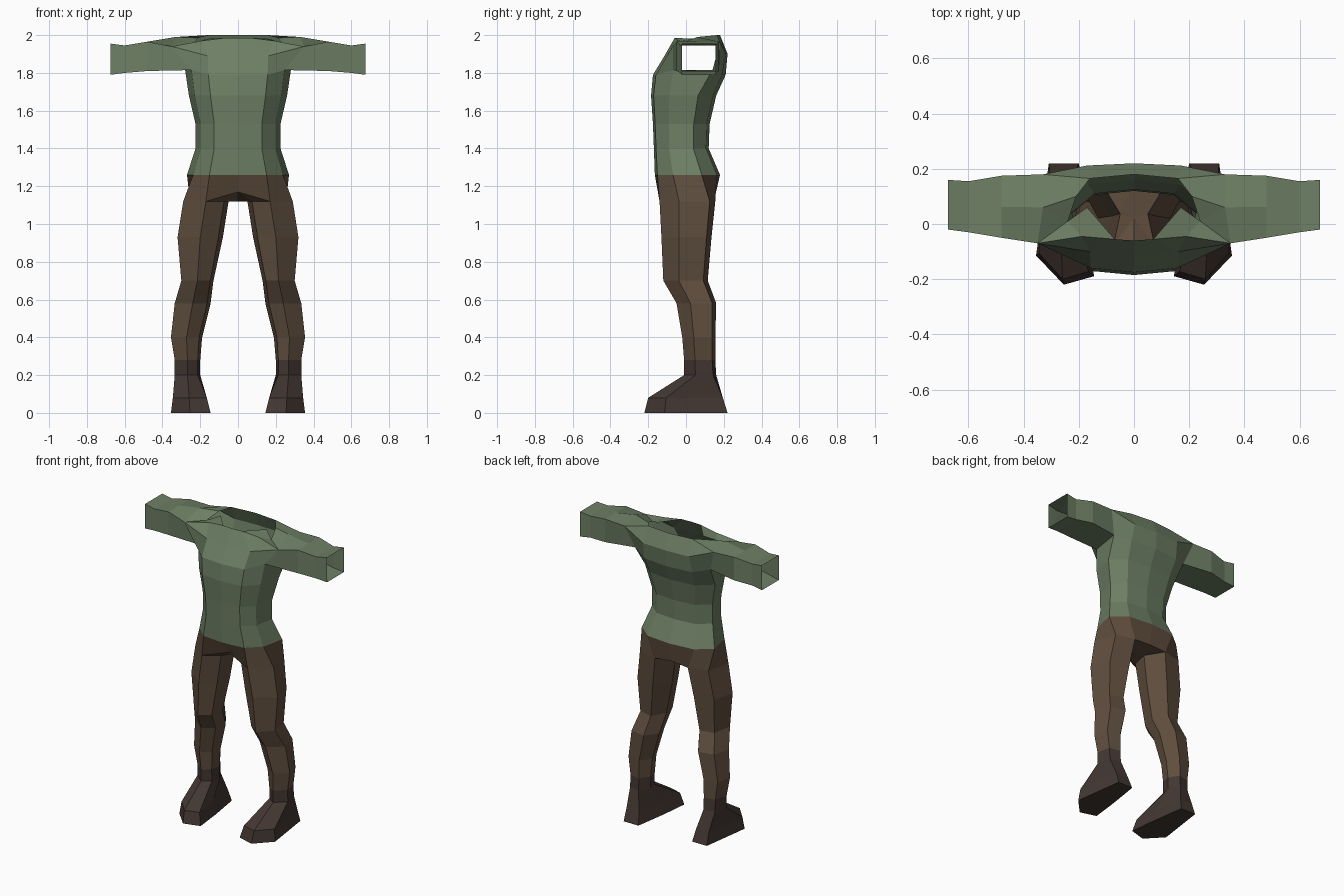
import bpy
import bmesh

default_cube = bpy.data.objects.get("Cube")
if default_cube:
    bpy.data.objects.remove(default_cube, do_unlink=True)


def make_material(name, rgb):
    mat = bpy.data.materials.new(name)
    mat.use_nodes = True
    color = (*rgb, 1)
    mat.diffuse_color = color
    mat.node_tree.nodes["Principled BSDF"].inputs["Base Color"].default_value = color
    return mat


def add_points(bm, points):
    return [bm.verts.new(point) for point in points]


def bridge(bm, ring_a, ring_b, closed=True):
    """Join two rings of equal length with quads."""
    count = len(ring_a)
    for i in range(count if closed else count - 1):
        j = (i + 1) % count
        bm.faces.new((ring_a[i], ring_a[j], ring_b[j], ring_b[i]))


def loft(bm, rings, closed=True):
    for ring_a, ring_b in zip(rings, rings[1:]):
        bridge(bm, ring_a, ring_b, closed)


def finish(bm, name, mat):
    """Turn one half into a mirrored, flat shaded object."""
    bmesh.ops.recalc_face_normals(bm, faces=bm.faces[:])
    mesh = bpy.data.meshes.new(name)
    bm.to_mesh(mesh)
    bm.free()
    mesh.materials.append(mat)
    obj = bpy.data.objects.new(name, mesh)
    bpy.context.collection.objects.link(obj)
    mirror = obj.modifiers.new("mirror", "MIRROR")
    mirror.use_axis[0] = True
    mirror.merge_threshold = 0.001
    return obj


# Cross-section shapes as (across, front to back) fractions
TORSO = ((0, 0), (.56, .04), (.88, .28), (1, .72), (.64, .95), (0, 1))
LEG = ((.1, .22), (.5, 0), (1, .35), (.85, .9), (.3, 1), (0, .6))
FOOT = ((0, .07), (.52, 0), (1, .24), (.78, 1), (.26, 1), (.1, .5))


def section(bm, shape, z, inner, outer, front, back):
    return add_points(bm, [(inner + u * (outer - inner), front + v * (back - front), z)
                           for u, v in shape])


green = make_material("moss green cloth", (.155, .215, .13))
brown = make_material("brown cloth", (.115, .076, .048))
leather = make_material("dark leather", (.056, .038, .032))

WAIST = (1.26, 0, .27, -.165, .18)
ANKLE = (.28, .2, .335, -.01, .155)

# Shirt body, from hem to armpit
bm = bmesh.new()
body = [section(bm, TORSO, *row) for row in (
    WAIST,
    (1.4, 0, .225, -.17, .12),
    (1.53, 0, .225, -.175, .125),
    (1.68, 0, .26, -.185, .16),
    (1.79, 0, .28, -.175, .21))]
loft(bm, body, closed=False)
chest_mid, chest, pit_front, pit_back, blade, blade_mid = body[-1]
pit_front.co.z = pit_back.co.z = 1.815
pit_back.co.y = .14

# Yoke: upper chest, shoulders and upper back
yoke_mid, yoke = add_points(bm, [(0, -.12, 1.88), (.16, -.1, 1.89)])
nape, nape_mid = add_points(bm, [(.17, .212, 1.9), (0, .22, 1.9)])
arm_front, arm_top, arm_back = add_points(
    bm, [(.35, -.07, 1.94), (.33, .06, 1.99), (.33, .18, 1.96)])

# Jagged neck opening
fold = bm.verts.new((.19, -.045, 1.97))
neck_mid, neck_front, flap, notch, neck_side, neck_rear, neck_back = add_points(bm, [
    (0, -.06, 1.985), (.07, -.055, 1.985), (.17, .06, 1.98), (.24, .01, 1.95),
    (.21, .1, 1.985), (.16, .165, 2), (0, .18, 2)])

for corners in (
        (chest_mid, chest, yoke, yoke_mid),
        (chest, pit_front, arm_front, yoke),
        (pit_back, blade, nape, arm_back),
        (blade, blade_mid, nape_mid, nape),
        (yoke_mid, yoke, neck_front, neck_mid),
        (yoke, fold, neck_front),
        (yoke, arm_front, fold),
        (arm_front, notch, fold),
        (fold, notch, flap, neck_front),
        (arm_front, arm_top, notch),
        (notch, arm_top, neck_side),
        (arm_top, arm_back, neck_rear, neck_side),
        (arm_back, nape, neck_rear),
        (nape, nape_mid, neck_back, neck_rear)):
    bm.faces.new(corners)

# Open square sleeves
sleeve = [[pit_front, arm_front, arm_top, arm_back, pit_back]]
for x, front, back, low, high in (
        (.48, -.05, .175, 1.81, 1.965),
        (.6, -.03, .155, 1.8, 1.945),
        (.675, -.02, .16, 1.79, 1.955)):
    middle = (front + back) / 2
    sleeve.append(add_points(bm, [(x, front, low), (x, front, high), (x, middle, high),
                                  (x, back, high), (x, back, low)]))
loft(bm, sleeve)
finish(bm, "shirt", green)

# Trouser legs
bm = bmesh.new()
leg = [section(bm, LEG, *row) for row in (
    (1.12, .05, .29, -.14, .155),
    (.93, .08, .32, -.13, .135),
    (.7, .13, .3, -.12, .115),
    (.58, .145, .335, -.05, .16),
    (.4, .19, .355, -.02, .155),
    ANKLE)]
loft(bm, leg)

# Trouser seat and crotch, open at the waist
waist = section(bm, TORSO, *WAIST)
top = leg[0]
bridge(bm, waist[1:5], top[1:5], closed=False)
fly, crotch, seat = add_points(bm, [(0, -.1, 1.17), (0, .02, 1.12), (0, .15, 1.13)])
for corners in (
        (waist[0], waist[1], top[1], fly),
        (fly, top[1], top[0]),
        (fly, top[0], crotch),
        (crotch, top[0], top[5]),
        (crotch, top[5], seat),
        (seat, top[5], top[4]),
        (waist[4], waist[5], seat, top[4])):
    bm.faces.new(corners)
finish(bm, "trousers", brown)

# Boots with a sloping instep and closed sole
bm = bmesh.new()
boot = [section(bm, LEG, *ANKLE),
        section(bm, LEG, .2, .2, .335, -.01, .16),
        section(bm, FOOT, .08, .165, .345, -.2, .195),
        section(bm, FOOT, 0, .145, .355, -.22, .22)]
loft(bm, boot)
bm.faces.new(boot[-1])
finish(bm, "boots", leather)
